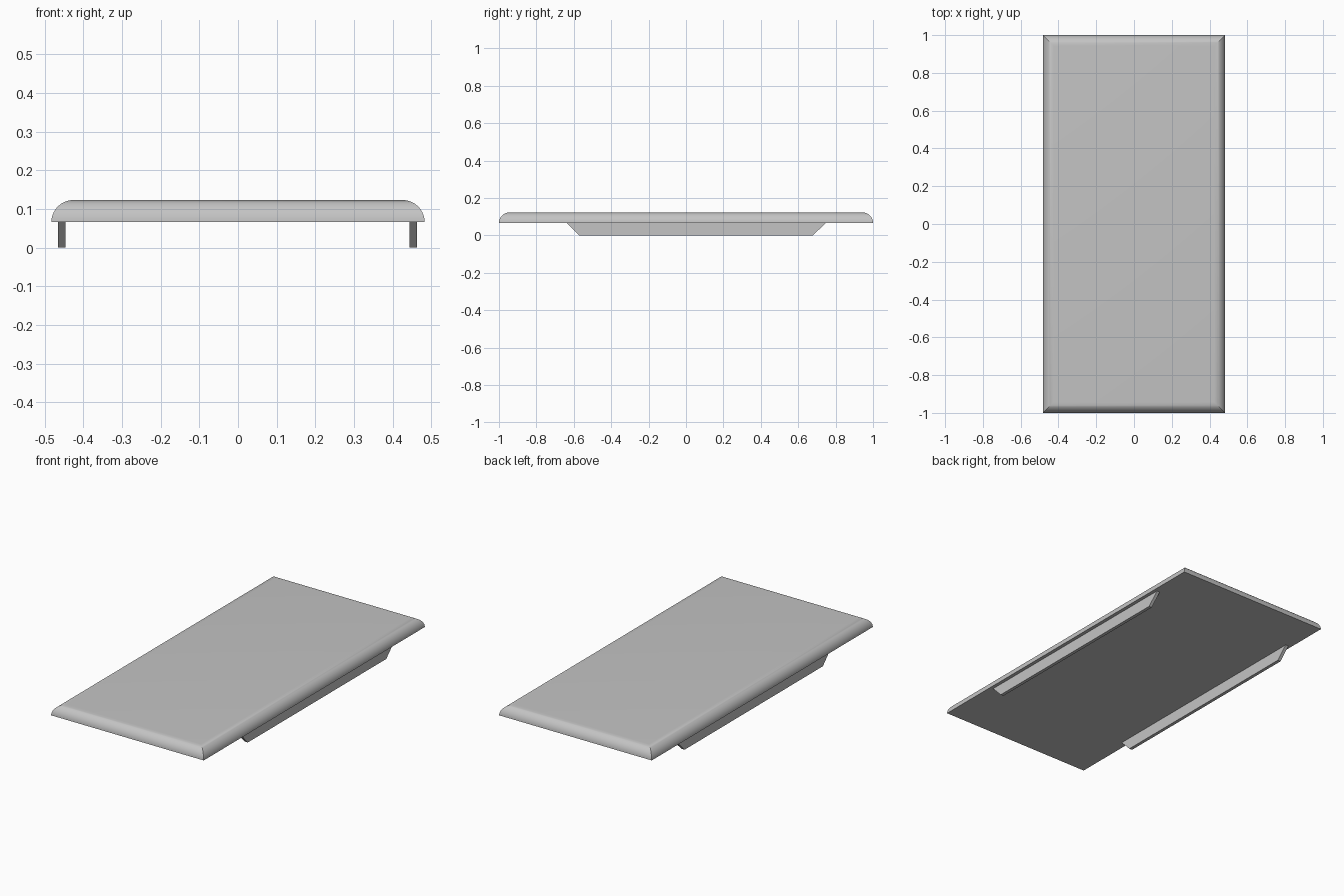
import bpy
import bmesh
from math import sin, cos, pi

cube = bpy.data.objects.get("Cube")
if cube:
    bpy.data.objects.remove(cube, do_unlink=True)

grey = bpy.data.materials.new("plain grey")
grey.use_nodes = True
colour = (0.55, 0.55, 0.55, 1)
grey.diffuse_color = colour
grey.node_tree.nodes["Principled BSDF"].inputs["Base Color"].default_value = colour

HALF_X, HALF_Y = 0.483, 1.0
BASE_Z, TOP_Z = 0.066, 0.123
STEPS = 10


def loft(name, rings):
    """Join matching rings of points into a closed solid."""
    bm = bmesh.new()
    loops = [[bm.verts.new(p) for p in ring] for ring in rings]
    bm.faces.new(loops[0])
    bm.faces.new(loops[-1])
    for a, b in zip(loops, loops[1:]):
        n = len(a)
        for i in range(n):
            j = (i + 1) % n
            bm.faces.new((a[i], a[j], b[j], b[i]))
    bmesh.ops.recalc_face_normals(bm, faces=bm.faces)
    mesh = bpy.data.meshes.new(name)
    bm.to_mesh(mesh)
    bm.free()
    mesh.materials.append(grey)
    obj = bpy.data.objects.new(name, mesh)
    bpy.context.collection.objects.link(obj)
    return obj


# Slab: quarter-round edge on all four sides, mitred at the corners
radius = TOP_Z - BASE_Z
rings = []
for i in range(STEPS + 1):
    angle = i / STEPS * pi / 2
    inset = radius * (1 - cos(angle))
    x, y, z = HALF_X - inset, HALF_Y - inset, BASE_Z + radius * sin(angle)
    rings.append([(-x, -y, z), (x, -y, z), (x, y, z), (-x, y, z)])
slab = loft("top_slab", rings)
bpy.context.view_layer.objects.active = slab
slab.select_set(True)
bpy.ops.object.shade_smooth_by_angle(angle=pi / 6)
slab.select_set(False)

# Rails: two thin runners with sloping ends
profile = [(-0.636, BASE_Z), (-0.572, 0), (0.679, 0), (0.746, BASE_Z)]
for name, inner, outer in (("left_rail", 0.444, 0.463), ("right_rail", -0.447, -0.466)):
    loft(name, [[(x, y, z) for y, z in profile] for x in (inner, outer)])
